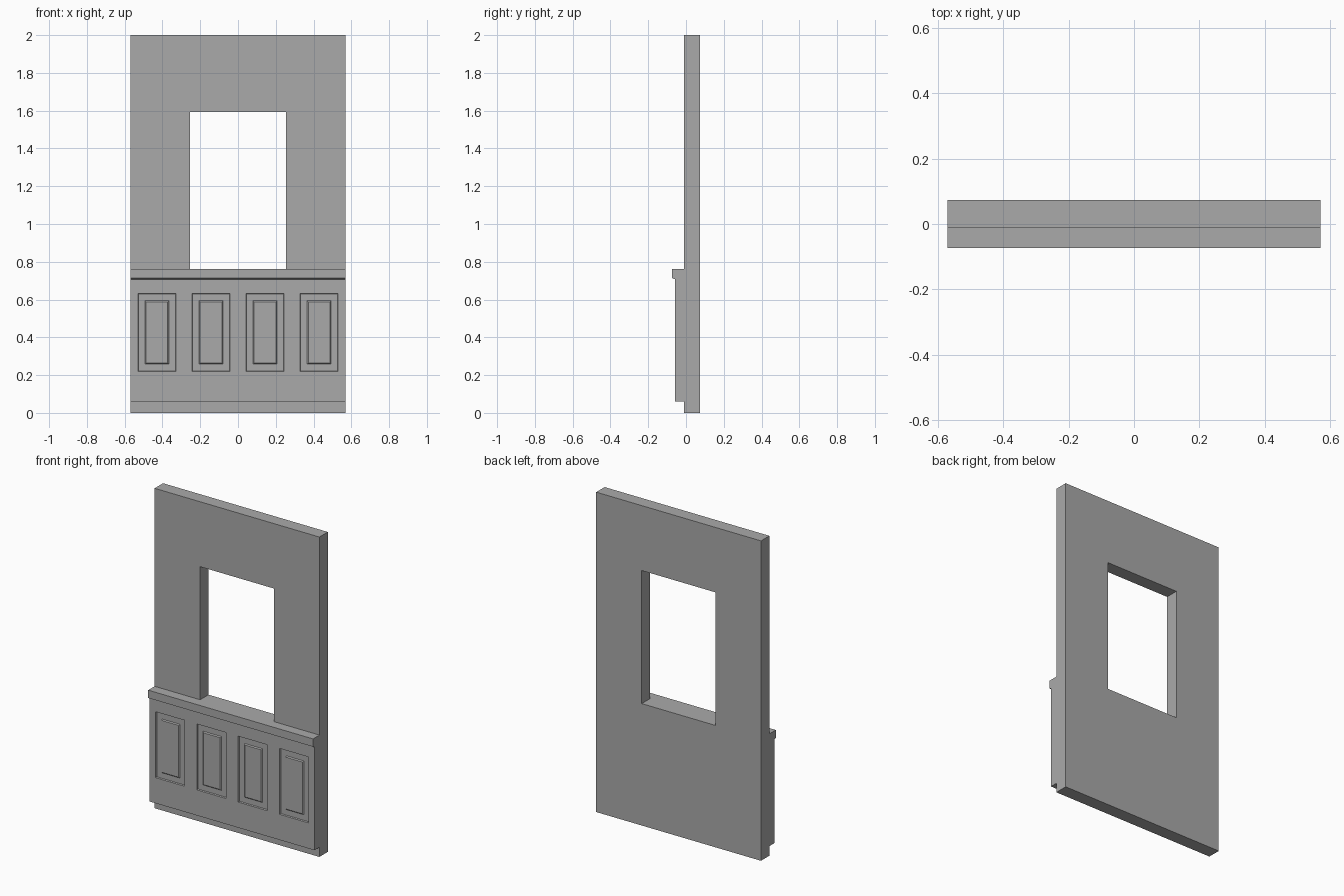
import bpy
import bmesh
from mathutils import Vector

default = bpy.data.objects.get("Cube")
if default:
    bpy.data.objects.remove(default, do_unlink=True)

grey = bpy.data.materials.new("plain_grey")
grey.use_nodes = True
colour = (0.4, 0.4, 0.4, 1)
grey.diffuse_color = colour
grey.node_tree.nodes["Principled BSDF"].inputs["Base Color"].default_value = colour

HALF = 0.57                            # half width of the wall
FRONT, BACK = -0.01, 0.073             # wall faces
PANEL_FRONT, RAIL_FRONT = -0.058, -0.073
RAIL_LOW, RAIL_TOP = 0.707, 0.762


def finish(name, bm):
    bmesh.ops.recalc_face_normals(bm, faces=bm.faces)
    mesh = bpy.data.meshes.new(name)
    bm.to_mesh(mesh)
    bm.free()
    mesh.materials.append(grey)
    obj = bpy.data.objects.new(name, mesh)
    bpy.context.collection.objects.link(obj)
    return obj


def extrude_profile(points):
    """Extrude a (y, z) outline across the full width."""
    bm = bmesh.new()
    face = bm.faces.new([bm.verts.new((-HALF, y, z)) for y, z in points])
    moved = bmesh.ops.extrude_face_region(bm, geom=[face], use_keep_orig=True)
    verts = [g for g in moved["geom"] if isinstance(g, bmesh.types.BMVert)]
    bmesh.ops.translate(bm, verts=verts, vec=(2 * HALF, 0, 0))
    bmesh.ops.recalc_face_normals(bm, faces=bm.faces)
    return bm


def slab(y0, y1, z0, z1, x_cuts, z_cuts):
    """Box with cut lines across x and z."""
    bm = extrude_profile([(y0, z0), (y1, z0), (y1, z1), (y0, z1)])
    cuts = [(Vector((x, 0, 0)), (1, 0, 0)) for x in x_cuts]
    cuts += [(Vector((0, 0, z)), (0, 0, 1)) for z in z_cuts]
    for point, normal in cuts:
        geom = bm.verts[:] + bm.edges[:] + bm.faces[:]
        bmesh.ops.bisect_plane(bm, geom=geom, plane_co=point, plane_no=normal)
    bm.normal_update()
    return bm


# Wall with a window opening, its reveals bridged front to back
open_x, open_top = 0.255, 1.594
bm = slab(FRONT, BACK, 0, 2, (-open_x, open_x), (RAIL_TOP, open_top))
hole = []
for f in bm.faces:
    c = f.calc_center_median()
    if abs(f.normal.y) > 0.9 and abs(c.x) < open_x and RAIL_TOP < c.z < open_top:
        hole.append(f)
rim = [e for f in hole for e in f.edges]
bmesh.ops.delete(bm, geom=hole, context="FACES_ONLY")
bmesh.ops.bridge_loops(bm, edges=rim)
finish("wall", bm)

# Wainscot with four recessed panels, each with a raised field
centres = [-0.429, -0.143, 0.143, 0.429]
half_w, low, high = 0.101, 0.22, 0.632
x_cuts = [c + side * half_w for c in centres for side in (-1, 1)]
bm = slab(PANEL_FRONT, FRONT, 0.06, RAIL_LOW, x_cuts, (low, high))
panels = []
for f in bm.faces:
    c = f.calc_center_median()
    if f.normal.y < -0.9 and low < c.z < high:
        if any(abs(c.x - x) < half_w / 2 for x in centres):
            panels.append(f)
for thickness, depth in ((0.003, -0.008), (0.035, 0), (0.006, 0.006)):
    bmesh.ops.inset_individual(bm, faces=panels, thickness=thickness,
                               depth=depth, use_even_offset=True)
    bm.normal_update()
finish("wainscot", bm)

# Chair rail with a small sloped underside
finish("chair_rail", extrude_profile([
    (FRONT, RAIL_LOW), (PANEL_FRONT, RAIL_LOW), (RAIL_FRONT, RAIL_LOW + 0.006),
    (RAIL_FRONT, RAIL_TOP), (FRONT, RAIL_TOP)]))
